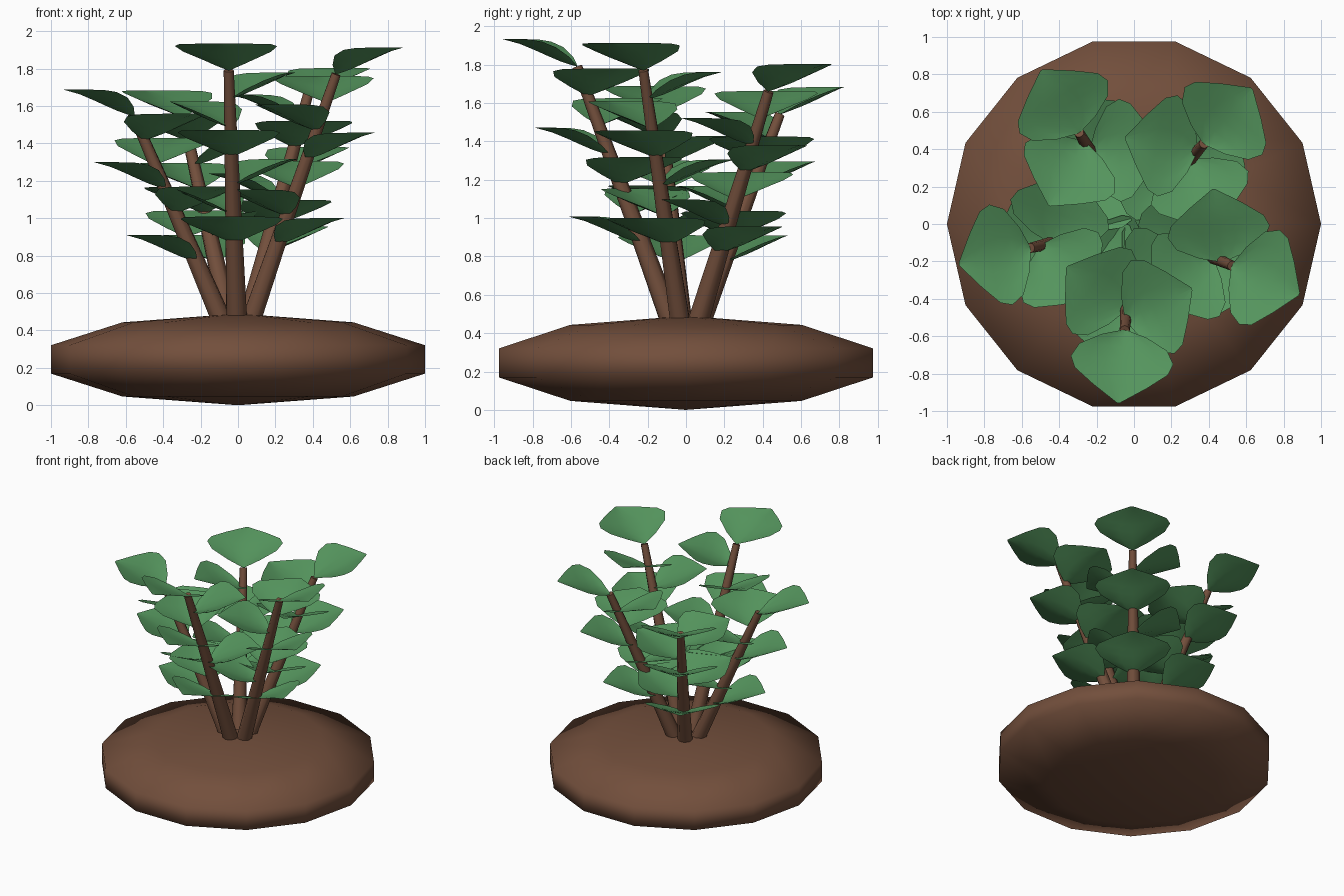
import bpy, bmesh, math
from mathutils import Vector, Matrix

cube = bpy.data.objects.get("Cube")
if cube:
    bpy.data.objects.remove(cube, do_unlink=True)


def material(name, rgb):
    mat = bpy.data.materials.new(name)
    mat.use_nodes = True
    colour = (*rgb, 1.0)
    mat.diffuse_color = colour
    bsdf = mat.node_tree.nodes["Principled BSDF"]
    bsdf.inputs["Base Color"].default_value = colour
    bsdf.inputs["Roughness"].default_value = 0.9
    return mat


brown = material("earth_brown", (0.17, 0.078, 0.045))
green = material("leaf_green", (0.09, 0.30, 0.11))


def finish(bm, name, mat):
    """Turn a bmesh into a smooth mesh with one material."""
    for face in bm.faces:
        face.smooth = True
    mesh = bpy.data.meshes.new(name)
    bm.to_mesh(mesh)
    bm.free()
    mesh.materials.append(mat)
    return mesh


def place(name, mesh, matrix=Matrix()):
    obj = bpy.data.objects.new(name, mesh)
    obj.matrix_world = matrix
    bpy.context.collection.objects.link(obj)
    return obj


def lathe(name, profile, sides, mat):
    """Turn (radius, height) pairs about z and close both ends."""
    bm = bmesh.new()
    rings = []
    for r, z in profile:
        angles = [2 * math.pi * i / sides for i in range(sides)]
        rings.append([bm.verts.new((r * math.cos(a), r * math.sin(a), z)) for a in angles])
    for low, high in zip(rings, rings[1:]):
        for i in range(sides):
            j = (i + 1) % sides
            bm.faces.new((low[i], low[j], high[j], high[i]))
    bm.faces.new(rings[0][::-1])
    bm.faces.new(rings[-1])
    bmesh.ops.remove_doubles(bm, verts=bm.verts, dist=0.0005)
    return finish(bm, name, mat)


# Soil mound: a flattened ball with five bands
HALF = 0.245
widest = math.sin(math.radians(72))
soil_profile = []
for k in range(6):
    a = math.radians(36 * k)
    soil_profile.append((max(math.sin(a) / widest, 0.0001), HALF - HALF * math.cos(a)))
place("soil_mound", lathe("soil_mound", soil_profile, 14, brown))


# Leaf: a cupped, pointed shield growing along +x
# Each row: distance, half width, midrib height, edge height
LEAF_ROWS = [
    (0.0, 0.015, 0.0, 0.005),
    (0.03, 0.12, 0.008, 0.05),
    (0.09, 0.235, 0.028, 0.1),
    (0.16, 0.275, 0.058, 0.13),
    (0.22, 0.25, 0.085, 0.14),
    (0.30, 0.145, 0.118, 0.143),
    (0.39, 0.008, 0.143, 0.143),
]


def leaf_mesh():
    bm = bmesh.new()
    rows = []
    for s, w, mid, edge in LEAF_ROWS:
        row = []
        for c in range(-3, 4):
            u = c / 3
            row.append(bm.verts.new((s, w * u, mid + (edge - mid) * abs(u) ** 1.4)))
        rows.append(row)
    for a, b in zip(rows, rows[1:]):
        for i in range(6):
            bm.faces.new((a[i], b[i], b[i + 1], a[i + 1]))
    return finish(bm, "leaf", green)


leaf = leaf_mesh()

# Five leaning stems fan out from the mound, leaves spiral up each one
root = Vector((0, 0, 0.25))
TIP_RADIUS = 0.57
tip_heights = [1.66, 1.54, 1.545, 1.79, 1.77]
for n, height in enumerate(tip_heights):
    heading = math.radians(49 + 72 * n)
    tip = Vector((TIP_RADIUS * math.cos(heading), TIP_RADIUS * math.sin(heading), height))
    along = tip - root
    stem = lathe(f"stem_{n + 1}", [(0.06, 0), (0.027, along.length)], 8, brown)
    turn = along.to_track_quat("Z", "Y").to_matrix().to_4x4()
    obj = place(f"stem_{n + 1}", stem, Matrix.Translation(root) @ turn)
    for face in stem.polygons:
        face.use_smooth = len(face.vertices) == 4
    for k in range(7):
        spot = root + along * (1 - 0.1 * k)
        spin = Matrix.Rotation(heading + math.radians(120 * k), 4, "Z")
        place(f"stem_{n + 1}_leaf_{k + 1}", leaf, Matrix.Translation(spot) @ spin)
